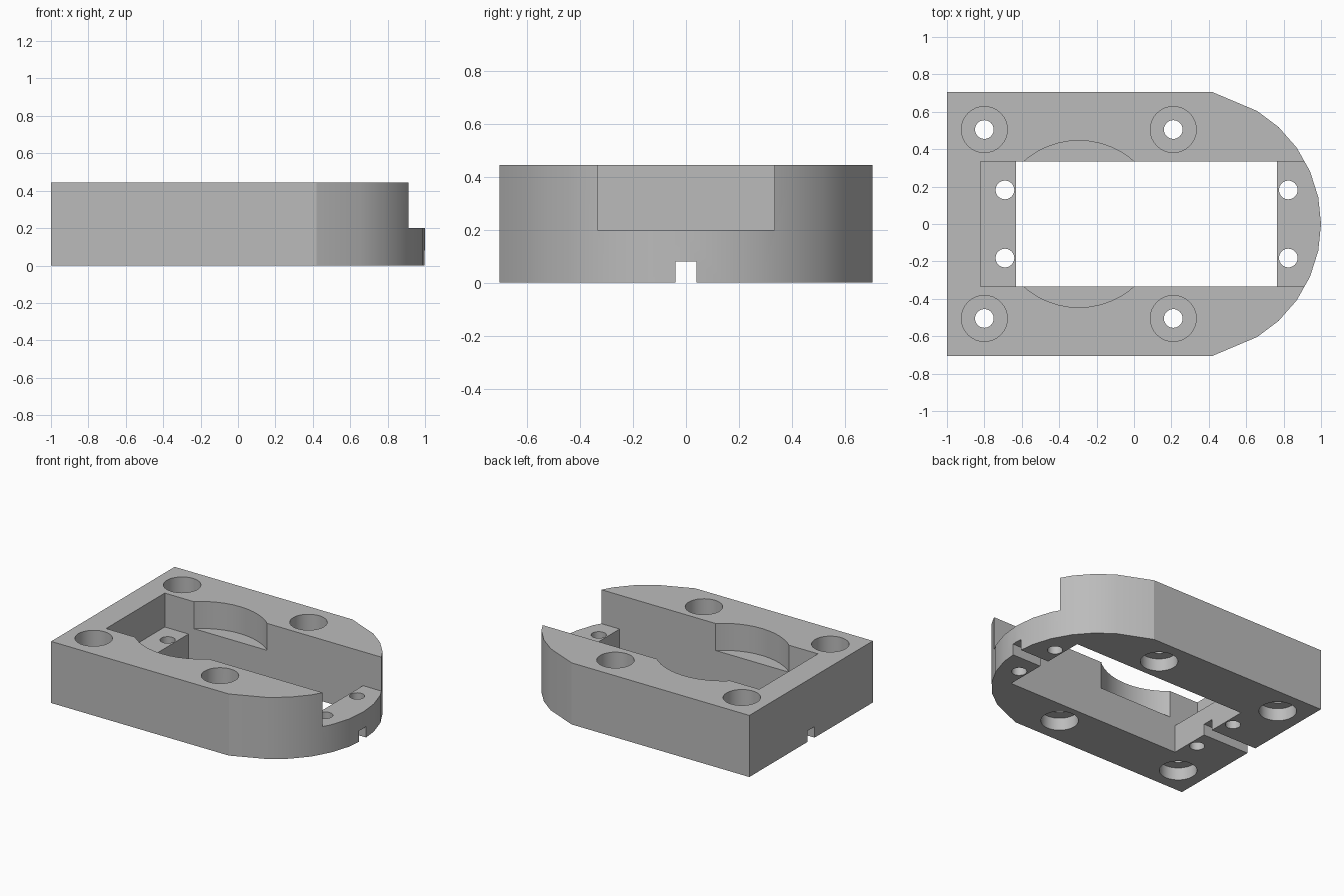
import bpy, bmesh, math

cube = bpy.data.objects.get("Cube")
if cube:
    bpy.data.objects.remove(cube, do_unlink=True)

HEIGHT = 0.445
HALF_W = 0.705
SLOT = 0.335

grey = bpy.data.materials.new("plain grey")
grey.use_nodes = True
colour = (0.5, 0.5, 0.5, 1)
grey.diffuse_color = colour
grey.node_tree.nodes["Principled BSDF"].inputs["Base Color"].default_value = colour


def prism(name, outline, z0, z1):
    """Extrude a counter-clockwise outline from z0 to z1."""
    bm = bmesh.new()
    face = bm.faces.new([bm.verts.new((x, y, z0)) for x, y in outline])
    top = bmesh.ops.extrude_face_region(bm, geom=[face])
    verts = [v for v in top["geom"] if isinstance(v, bmesh.types.BMVert)]
    bmesh.ops.translate(bm, vec=(0, 0, z1 - z0), verts=verts)
    bmesh.ops.recalc_face_normals(bm, faces=bm.faces)
    mesh = bpy.data.meshes.new(name)
    bm.to_mesh(mesh)
    bm.free()
    mesh.materials.append(grey)
    obj = bpy.data.objects.new(name, mesh)
    bpy.context.collection.objects.link(obj)
    return obj


def box(x0, x1, half_y):
    return [(x0, -half_y), (x1, -half_y), (x1, half_y), (x0, half_y)]


def circle(cx, cy, r, n=32):
    return [(cx + r * math.cos(math.tau * i / n), cy + r * math.sin(math.tau * i / n))
            for i in range(n)]


# Block with a square back and a rounded nose
nose = [(0.295 + HALF_W * math.cos(math.radians(a)), HALF_W * math.sin(math.radians(a)))
        for a in (11.8 * i for i in range(-5, 6))]
outline = [(-1, -HALF_W), (0.42, -HALF_W)] + nose + [(0.42, HALF_W), (-1, HALF_W)]
body = prism("mounting_block", outline, 0, HEIGHT)
bpy.context.view_layer.objects.active = body
body.select_set(True)


def cut(outline, z0, z1):
    cutter = prism("cutter", outline, z0, z1)
    cutter.hide_render = True
    mod = body.modifiers.new("cut", "BOOLEAN")
    mod.operation = "DIFFERENCE"
    mod.solver = "EXACT"
    mod.object = cutter
    bpy.ops.object.modifier_apply(modifier=mod.name)
    bpy.data.objects.remove(cutter, do_unlink=True)


# Top channel open at the nose, through window, round pocket
cut(box(-0.82, 1.2, SLOT), 0.2, 0.7)
cut(box(-0.63, 0.765, SLOT), -0.2, 0.3)
cut(circle(-0.295, 0, 0.446, 48), 0.25, 0.6)

# Wire groove along the underside
cut(box(-1.2, 1.2, 0.04), -0.2, 0.08)

for side in (-1, 1):
    # Corner bolt holes, counterbored from above and below
    for x in (-0.8, 0.21):
        y = side * 0.505
        cut(circle(x, y, 0.123), 0.24, 0.6)
        cut(circle(x, y, 0.123), -0.2, 0.09)
        cut(circle(x, y, 0.05), -0.3, 0.7)
    # Small screw holes in the end ledges
    for x in (-0.69, 0.825):
        cut(circle(x, side * 0.182, 0.05), -0.3, 0.7)

bpy.ops.object.shade_smooth_by_angle(angle=math.radians(20))
